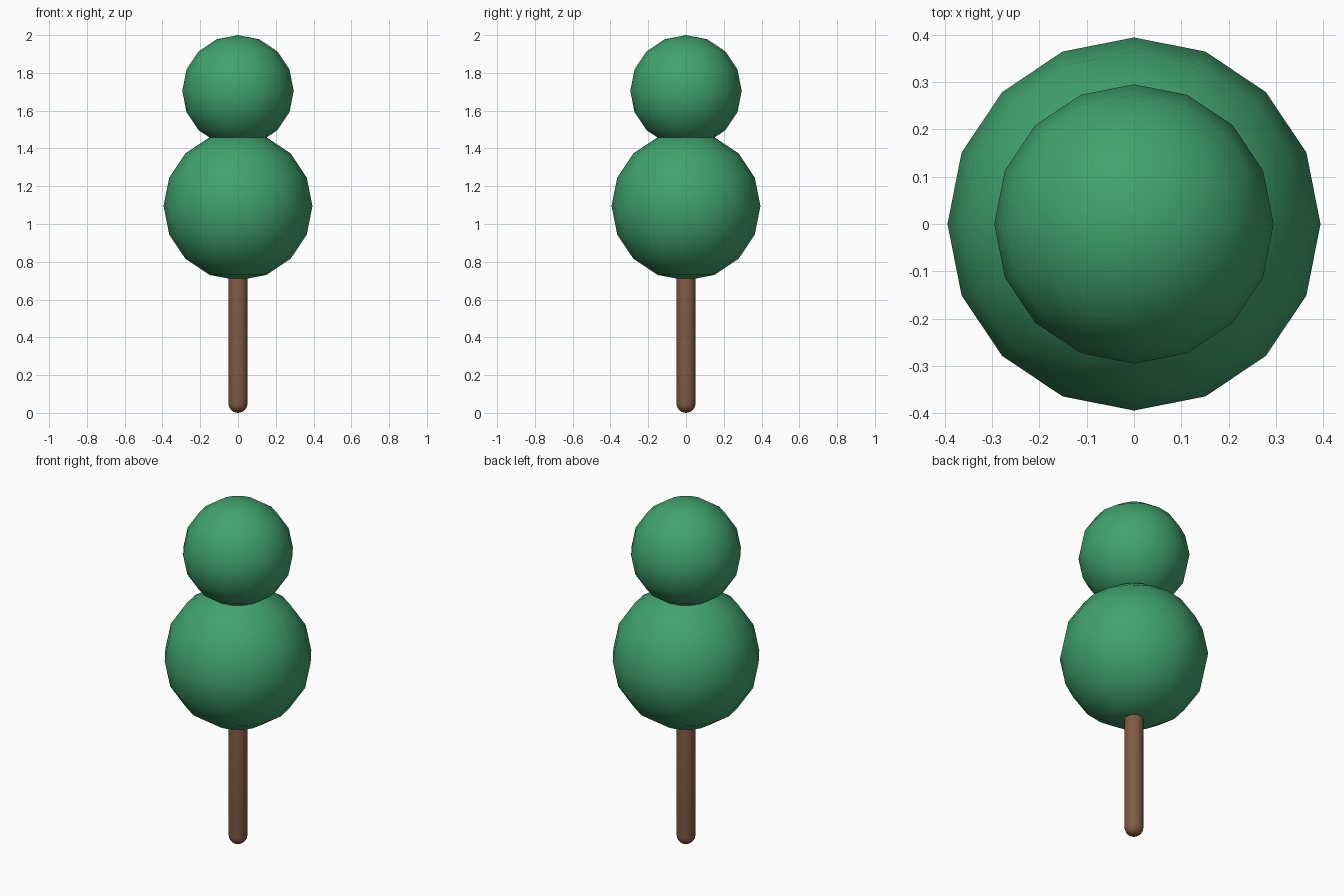
import bpy
import bmesh
import math

default_cube = bpy.data.objects.get("Cube")
if default_cube:
    bpy.data.objects.remove(default_cube, do_unlink=True)


def make_material(name, colour):
    mat = bpy.data.materials.new(name)
    mat.use_nodes = True
    mat.diffuse_color = colour
    mat.node_tree.nodes["Principled BSDF"].inputs["Base Color"].default_value = colour
    return mat


def add_part(name, bm, mat, z):
    for face in bm.faces:
        face.smooth = True
    mesh = bpy.data.meshes.new(name)
    bm.to_mesh(mesh)
    bm.free()
    mesh.materials.append(mat)
    obj = bpy.data.objects.new(name, mesh)
    obj.location.z = z
    bpy.context.collection.objects.link(obj)
    return obj


leaf_green = make_material("leaf green", (0.052, 0.37, 0.152, 1))
bark_brown = make_material("bark brown", (0.22, 0.105, 0.057, 1))

# Two stacked balls of foliage, low-poly outline with smooth shading
for name, radius, z in (("lower_foliage", 0.394, 1.095), ("upper_foliage", 0.295, 1.705)):
    bm = bmesh.new()
    bmesh.ops.create_uvsphere(bm, u_segments=16, v_segments=8, radius=radius)
    add_part(name, bm, leaf_green, z)

# Slim trunk with rounded ends: a sphere stretched at its equator
trunk_radius, trunk_height = 0.05, 0.8
bm = bmesh.new()
bmesh.ops.create_uvsphere(bm, u_segments=24, v_segments=12, radius=trunk_radius)
equator = [e for e in bm.edges if all(abs(v.co.z) < 1e-5 for v in e.verts)]
lower_faces = [f for f in bm.faces if f.calc_center_median().z < 0]
bmesh.ops.split_edges(bm, edges=equator)
for vert in {v for f in lower_faces for v in f.verts}:
    vert.co.z -= trunk_height - 2 * trunk_radius
rims = [e for e in bm.edges if e.is_boundary]
bmesh.ops.bridge_loops(bm, edges=rims)
bmesh.ops.recalc_face_normals(bm, faces=bm.faces)
add_part("trunk", bm, bark_brown, trunk_height - trunk_radius)
